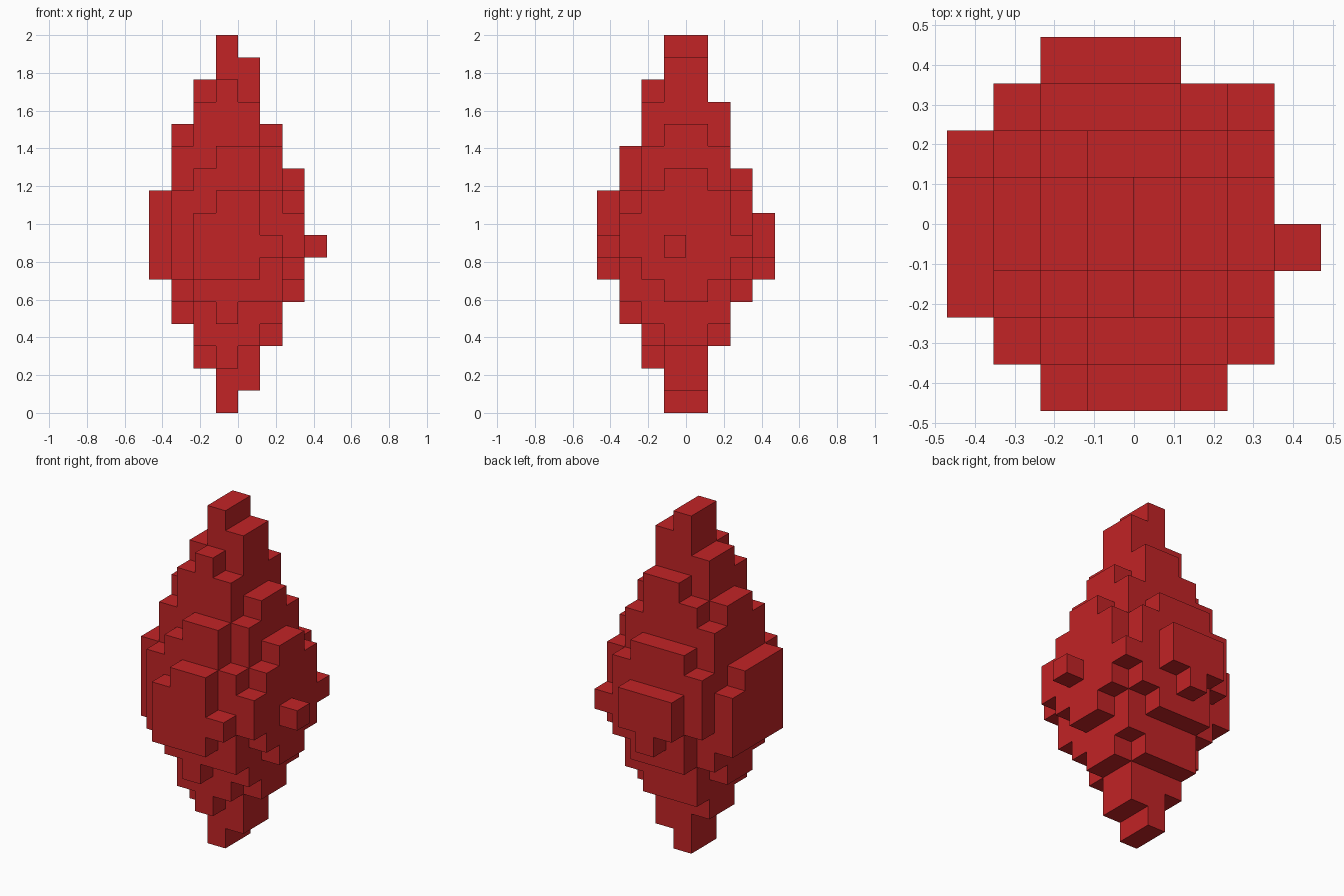
import bpy
import bmesh
from mathutils import Vector

cube = bpy.data.objects.get("Cube")
if cube:
    bpy.data.objects.remove(cube, do_unlink=True)

UNIT = 2 / 17  # block size: the crystal is 17 blocks tall

red = bpy.data.materials.new("crystal_red")
red.use_nodes = True
colour = (0.54, 0.017, 0.019, 1)
red.diffuse_color = colour
red.node_tree.nodes["Principled BSDF"].inputs["Base Color"].default_value = colour

blocks = set()


def slab(y_start, y_end, *rects):
    """Fill one upright slice with overlapping (x0, x1, z0, z1) rectangles."""
    for x0, x1, z0, z1 in rects:
        for y in range(y_start, y_end):
            blocks.update((x, y, z) for x in range(x0, x1) for z in range(z0, z1))


# Front plate
slab(-4, -3, (-2, 1, 6, 9), (-1, 1, 6, 10), (-2, 2, 7, 8))
# Front shell
slab(-3, -2, (-1, 0, 4, 12), (-1, 1, 5, 12), (-2, 1, 5, 11),
     (-2, 2, 5, 10), (-3, 2, 6, 10), (-3, 3, 7, 9))
# Front body
slab(-2, -1, (-1, 0, 2, 15), (-2, 1, 3, 14), (-2, 2, 4, 12),
     (-3, 2, 5, 12), (-4, 3, 6, 10))
# Core, with the points at top and bottom
slab(-1, 1, (-1, 0, 0, 17), (-1, 1, 1, 16), (-2, 1, 2, 15), (-2, 2, 3, 13),
     (-3, 2, 4, 13), (-3, 3, 5, 11), (-4, 3, 6, 10))
# Side stud
slab(-1, 0, (3, 4, 7, 8))
# Back body
slab(1, 2, (-1, 1, 3, 14), (-2, 1, 3, 13), (-2, 2, 4, 12),
     (-3, 2, 5, 12), (-3, 3, 6, 10), (-4, 3, 6, 9))
# Back shell
slab(2, 3, (-2, 1, 5, 11), (-2, 2, 6, 10), (-3, 2, 7, 10), (-3, 3, 7, 8))
# Back plate
slab(3, 4, (-2, 1, 7, 9), (-1, 0, 6, 9))

# Skin the blocks: keep only faces that touch open air
bm = bmesh.new()
axes = [Vector(a) for a in ((1, 0, 0), (0, 1, 0), (0, 0, 1))]
for block in sorted(blocks):
    centre = Vector(block) + Vector((0.5, 0.5, 0.5))
    for i in range(3):
        for sign in (-1, 1):
            neighbour = list(block)
            neighbour[i] += sign
            if tuple(neighbour) in blocks:
                continue
            n = axes[i] * sign
            u = axes[(i + 1) % 3]
            v = n.cross(u)
            corners = (u + v, v - u, -u - v, u - v)
            bm.faces.new([bm.verts.new((centre + (n + c) / 2) * UNIT) for c in corners])
bmesh.ops.remove_doubles(bm, verts=bm.verts, dist=UNIT / 100)

mesh = bpy.data.meshes.new("block_crystal")
bm.to_mesh(mesh)
bm.free()
mesh.materials.append(red)
crystal = bpy.data.objects.new("block_crystal", mesh)
bpy.context.collection.objects.link(crystal)
